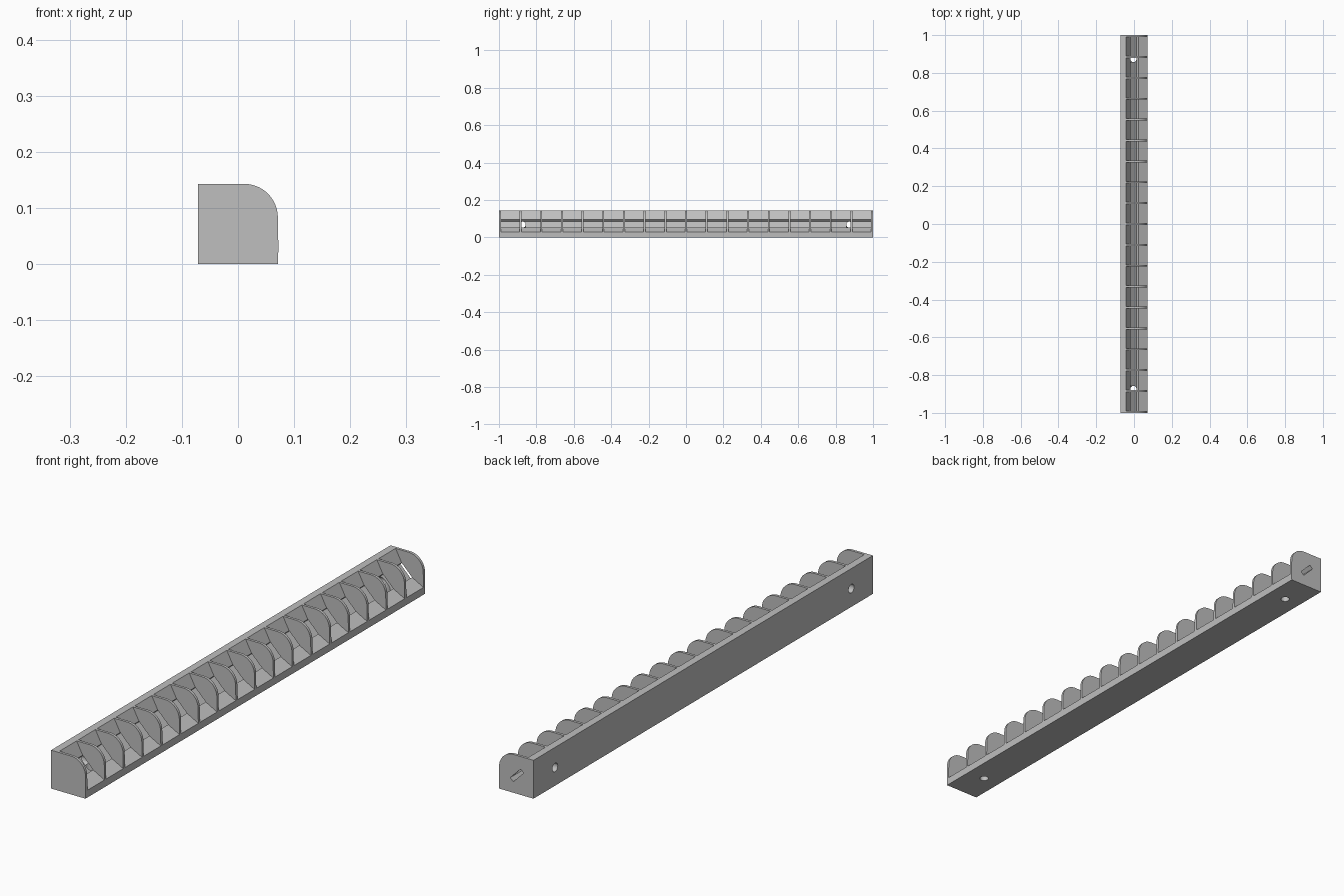
import bpy, bmesh, math
from mathutils import Matrix

cube = bpy.data.objects.get("Cube")
if cube:
    bpy.data.objects.remove(cube)

SIZE, LIP, RADIUS = 0.142, 0.028, 0.06   # section size, wall edge width, fin corner
HALF, FIN, CELLS = 1.0, 0.01, 18         # half length, fin thickness, cell count
HOLE_Y, HOLE_R = 0.873, 0.016

grey = bpy.data.materials.new("plain_grey")
grey.use_nodes = True
grey.diffuse_color = (0.52, 0.52, 0.52, 1)
grey.node_tree.nodes["Principled BSDF"].inputs["Base Color"].default_value = (0.52, 0.52, 0.52, 1)


def finish(name, bm):
    bmesh.ops.recalc_face_normals(bm, faces=bm.faces)
    mesh = bpy.data.meshes.new(name)
    bm.to_mesh(mesh)
    bm.free()
    obj = bpy.data.objects.new(name, mesh)
    bpy.context.collection.objects.link(obj)
    mesh.materials.append(grey)
    return obj


def extrude_section(name, section, y0, y1):
    """Extrude a section, measured from its lower outer corner, along y."""
    bm = bmesh.new()
    face = bm.faces.new([bm.verts.new((u - SIZE / 2, y0, v)) for u, v in section])
    grown = bmesh.ops.extrude_face_region(bm, geom=[face])
    verts = [g for g in grown["geom"] if isinstance(g, bmesh.types.BMVert)]
    bmesh.ops.translate(bm, verts=verts, vec=(0, y1 - y0, 0))
    return finish(name, bm)


def smooth(obj):
    bpy.ops.object.select_all(action='DESELECT')
    obj.select_set(True)
    bpy.context.view_layer.objects.active = obj
    bpy.ops.object.shade_smooth_by_angle(angle=math.radians(30))


# Inner profile, mirrored about the diagonal: sloped wall, strip channel, sloped floor
upper = [(LIP, SIZE + 0.001), (0.053, 0.096), (0.041, 0.084)]
inner = upper + [(v, u) for u, v in reversed(upper)]

# Angled rail with the diagonal channel along it
rail = extrude_section("rail", [(0, 0), (0, SIZE + 0.001)] + inner + [(SIZE, 0)], -HALF, HALF)

# Screw holes through the back wall and the underside
bm = bmesh.new()
for y in (-HOLE_Y, HOLE_Y):
    for matrix in (Matrix.Translation((-SIZE / 2, y, 0.068)) @ Matrix.Rotation(math.pi / 2, 4, 'Y'),
                   Matrix.Translation((-0.003, y, 0))):
        bmesh.ops.create_cone(bm, cap_ends=True, segments=32, radius1=HOLE_R,
                              radius2=HOLE_R, depth=0.15, matrix=matrix)
cutter = finish("screw_hole_cutter", bm)
cutter.hide_render = True
cut = rail.modifiers.new("screw_holes", 'BOOLEAN')
cut.object = cutter
cut.solver = 'EXACT'
cut.use_self = True
bpy.context.view_layer.objects.active = rail
bpy.ops.object.modifier_apply(modifier=cut.name)
bpy.data.objects.remove(cutter)
smooth(rail)

# Rounded fins; the closed front end fills the channel, the others leave it open
centre = SIZE - RADIUS
arc = [(centre + RADIUS * math.cos(a), centre + 0.001 + RADIUS * math.sin(a))
       for a in (math.pi / 2 * i / 16 for i in range(17))]
open_edge = [p for i, p in enumerate(inner) if i not in (2, 3)]
pitch = (2 * HALF - FIN) / CELLS
for i in range(CELLS + 1):
    y = -HALF + i * pitch
    name = "closed_end" if i == 0 else f"fin_{i}"
    smooth(extrude_section(name, (inner if i == 0 else open_edge) + arc, y, y + FIN))
